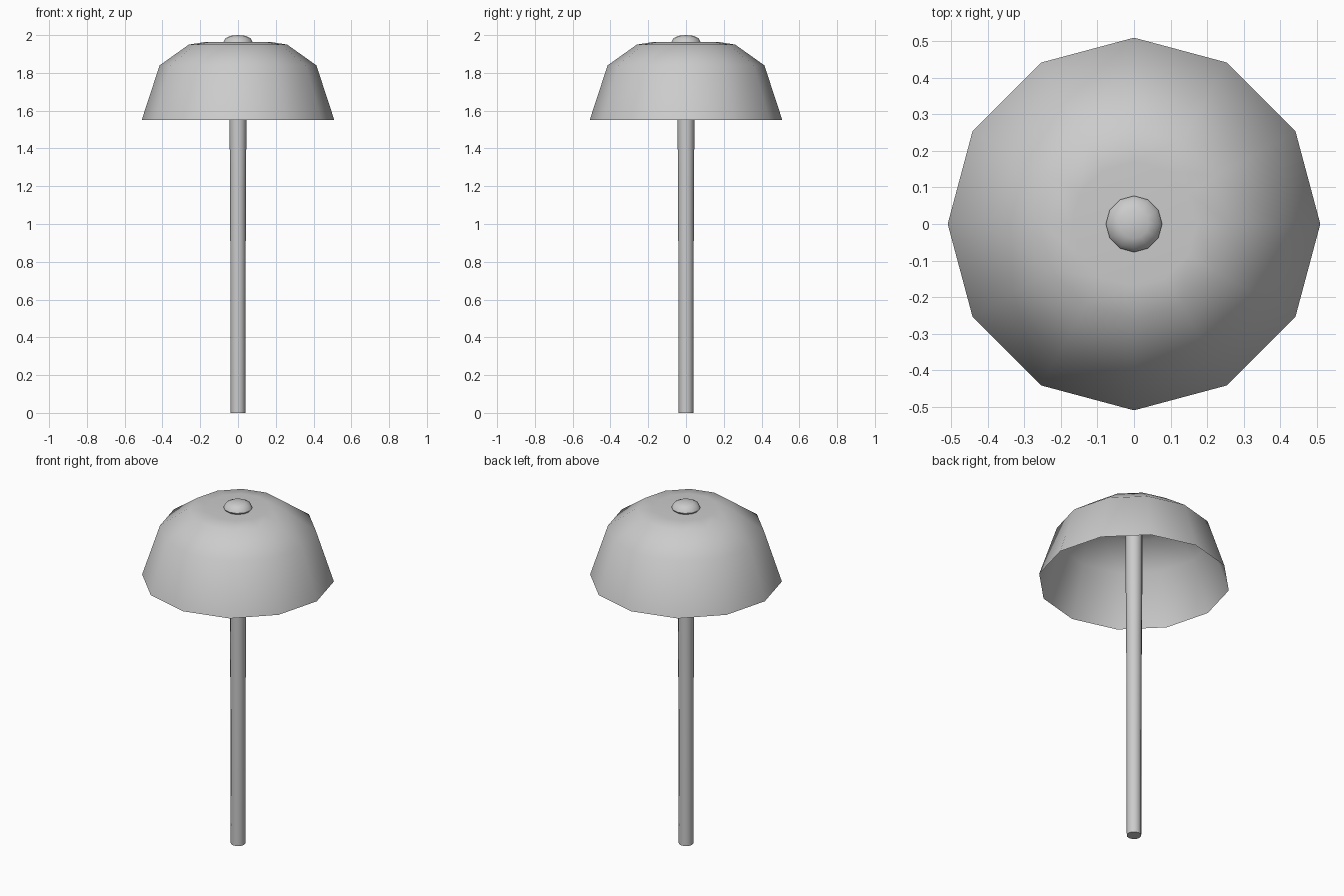
import bpy, bmesh, math

if "Cube" in bpy.data.objects:
    bpy.data.objects.remove(bpy.data.objects["Cube"])

def lathe(name, profile, sides, angle):
    """Revolve (radius, z) points around z; radius 0 makes a pole point."""
    bm = bmesh.new()
    rings = []
    for r, z in profile:
        if r == 0:
            rings.append([bm.verts.new((0, 0, z))] * sides)
        else:
            rings.append([bm.verts.new((r * math.cos(2 * math.pi * i / sides),
                                        r * math.sin(2 * math.pi * i / sides), z))
                          for i in range(sides)])
    for a, b in zip(rings, rings[1:]):
        for i in range(sides):
            j = (i + 1) % sides
            bm.faces.new(list(dict.fromkeys((a[i], a[j], b[j], b[i]))))
    me = bpy.data.meshes.new(name)
    bm.to_mesh(me)
    bm.free()
    ob = bpy.data.objects.new(name, me)
    bpy.context.collection.objects.link(ob)
    bpy.ops.object.select_all(action='DESELECT')
    bpy.context.view_layer.objects.active = ob
    ob.select_set(True)
    bpy.ops.object.shade_smooth_by_angle(angle=math.radians(angle))
    return ob

# slim pole, slightly thicker near the top
lathe("pole", [(0, 0), (0.039, 0), (0.04, 0.6), (0.042, 1.2), (0.045, 1.55), (0.045, 1.94)], 12, 40)

# open thin shade with a shallow dip in its crown
lathe("shade", [(0.51, 1.55), (0.415, 1.84), (0.26, 1.95), (0.17, 1.964), (0, 1.945)], 12, 60)

# flattened knob on the crown
lathe("knob", [(0.06, 1.94), (0.077, 1.963), (0.067, 1.983), (0.04, 1.996), (0, 2.0)], 12, 60)
